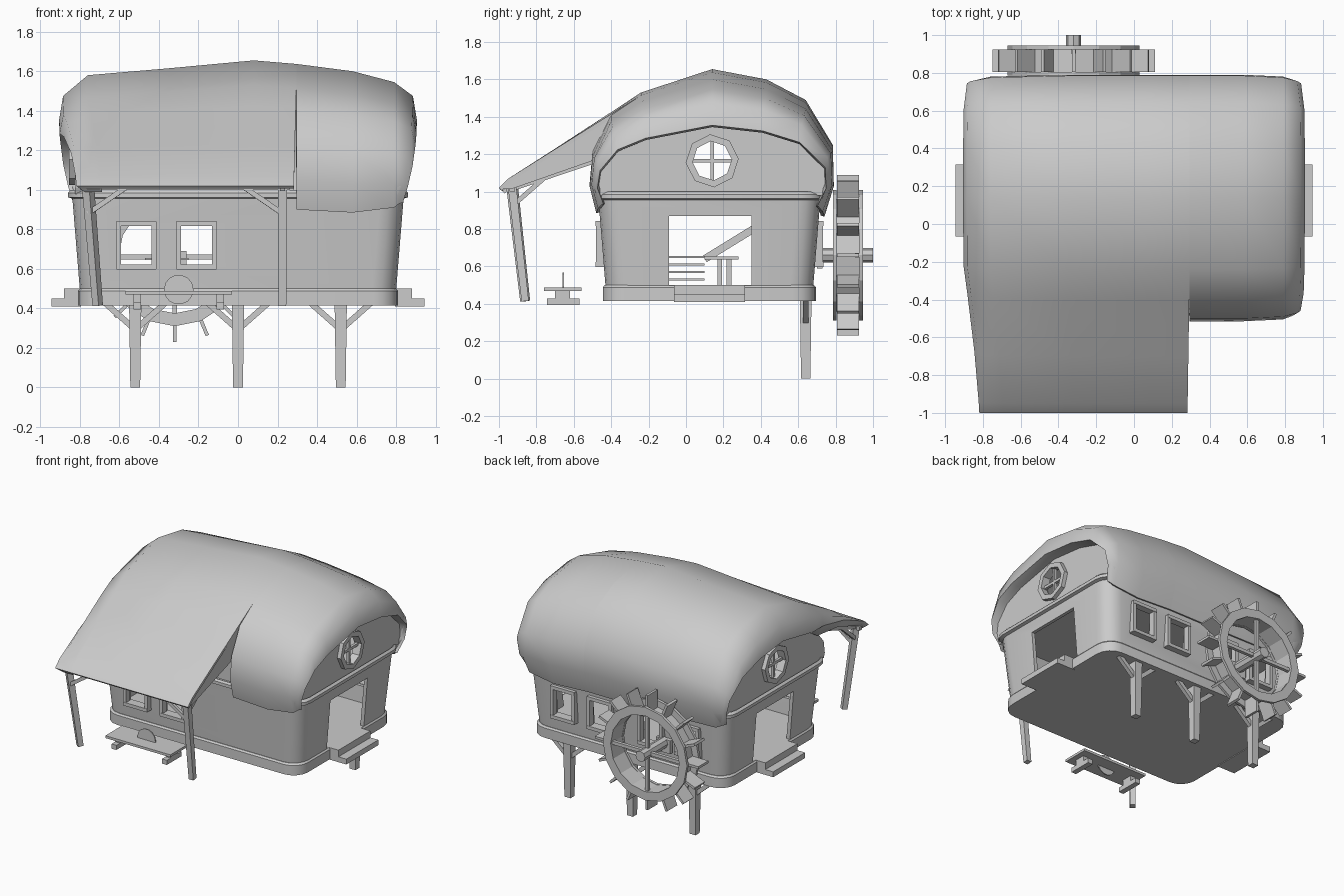
import bpy, bmesh, math
from mathutils import Vector, Matrix

cube = bpy.data.objects.get("Cube")
if cube:
    bpy.data.objects.remove(cube, do_unlink=True)

clay = bpy.data.materials.new("plain_grey")
clay.use_nodes = True
GREY = (0.6, 0.6, 0.6, 1)
clay.diffuse_color = GREY
clay.node_tree.nodes["Principled BSDF"].inputs["Base Color"].default_value = GREY


def add(name, bm):
    me = bpy.data.meshes.new(name)
    bm.to_mesh(me)
    bm.free()
    me.materials.append(clay)
    ob = bpy.data.objects.new(name, me)
    bpy.context.collection.objects.link(ob)
    return ob


def activate(ob):
    bpy.ops.object.select_all(action='DESELECT')
    ob.select_set(True)
    bpy.context.view_layer.objects.active = ob


def smooth(ob, degrees):
    activate(ob)
    bpy.ops.object.shade_smooth_by_angle(angle=math.radians(degrees))


def loft(name, rows, wrap=False, caps=False, tube=False):
    """Skin a list of point rows; wrap closes each row, tube joins last to first."""
    bm = bmesh.new()
    vs = [[bm.verts.new(p) for p in row] for row in rows]
    n = len(rows[0])
    for i in range(len(rows) if tube else len(rows) - 1):
        a, b = vs[i], vs[(i + 1) % len(rows)]
        for j in range(n if wrap else n - 1):
            k = (j + 1) % n
            bm.faces.new((a[j], a[k], b[k], b[j]))
    if caps:
        bm.faces.new(vs[0][::-1])
        bm.faces.new(vs[-1])
    if caps or tube:
        bmesh.ops.recalc_face_normals(bm, faces=bm.faces)
    return add(name, bm)


def box(name, centre, size):
    bm = bmesh.new()
    bmesh.ops.create_cube(bm, size=1, matrix=Matrix.Translation(centre) @ Matrix.Diagonal((*size, 1)))
    return add(name, bm)


def beam(name, p, q, w, foot=1):
    """Square timber from p to q; foot scales the p end."""
    p, q = Vector(p), Vector(q)
    bm = bmesh.new()
    bmesh.ops.create_cube(bm, size=1)
    for v in bm.verts:
        s = w * (foot if v.co.z < 0 else 1)
        v.co = Vector((v.co.x * s, v.co.y * s, v.co.z * (q - p).length))
    rot = (q - p).to_track_quat('Z', 'Y').to_matrix().to_4x4()
    bm.transform(Matrix.Translation((p + q) / 2) @ rot)
    return add(name, bm)


def circle(r, n, centre, axis, shift, turn=0):
    pts = []
    for k in range(n):
        a = math.tau * (k + turn) / n
        c, s = r * math.cos(a), r * math.sin(a)
        pts.append(Vector(centre) + Vector((shift, c, s) if axis == 'X' else (c, shift, s)))
    return pts


def ring(name, r1, r2, n, centre, axis, half, turn=0):
    spec = [(r1, -half), (r1, half), (r2, half), (r2, -half)]
    return loft(name, [circle(r, n, centre, axis, h, turn) for r, h in spec], wrap=True, tube=True)


def disc(name, r, n, centre, axis, half, turn=0):
    return loft(name, [circle(r, n, centre, axis, h, turn) for h in (-half, half)], wrap=True, caps=True)


def thicken(ob, t):
    m = ob.modifiers.new("thickness", 'SOLIDIFY')
    m.thickness, m.offset = t, -1
    activate(ob)
    bpy.ops.object.modifier_apply(modifier=m.name)


def cut(ob, cutter):
    cutter.hide_render = True
    m = ob.modifiers.new("opening", 'BOOLEAN')
    m.operation, m.solver, m.object = 'DIFFERENCE', 'EXACT', cutter
    activate(ob)
    bpy.ops.object.modifier_apply(modifier=m.name)
    bpy.data.objects.remove(cutter, do_unlink=True)


def rounded(hx, hy, z, r=0.12, steps=4):
    pts = []
    for q, (sx, sy) in enumerate([(1, 1), (-1, 1), (-1, -1), (1, -1)]):
        for k in range(steps + 1):
            a = (q + k / steps) * math.pi / 2
            pts.append((sx * (hx - r) + r * math.cos(a), 0.125 + sy * (hy - r) + r * math.sin(a), z))
    return pts


# Floor slab, tapered walls with a band on top, and the ceiling
base = loft("floor_base", [rounded(*s) for s in [(.81, .57, .415), (.81, .57, .488), (.80, .56, .5)]], wrap=True, caps=True)
walls = loft("walls", [rounded(*s) for s in [(.80, .555, .49), (.838, .593, .955), (.86, .61, .962),
                                             (.86, .61, .985), (.845, .6, 1.0)]], wrap=True)
loft("ceiling", [rounded(.82, .575, z) for z in (.96, .985)], wrap=True, caps=True)
thicken(walls, 0.03)
for s in (-1, 1):
    cut(walls, box("door_cutter", (s * .82, .13, .685), (.3, .44, .37)))
for x, y in [(-.515, -.46), (-.21, -.46), (.515, .71), (.21, .71), (-.515, .71), (-.21, .71)]:
    cut(walls, box("window_cutter", (x, y, .72), (.17, .25, .2)))
    for s in (-1, 1):
        box("window_jamb", (x + s * .09, y, .72), (.025, .045, .24))
        box("window_rail", (x, y, .72 + s * .11), (.2, .05, .025))
for ob in (base, walls):
    smooth(ob, 30)

# Roof cross-sections, listed from the back eave to the front eave
back = [(.74, .88), (.79, 1.05), (.785, 1.25), (.64, 1.49), (.43, 1.6), (.14, 1.655), (-.24, 1.53)]
eave = back + [(-.4, 1.42), (-.5, 1.22), (-.515, 1.05), (-.48, .9)]
porch = back + [(-.4, 1.425), (-.7, 1.23), (-.95, 1.07), (-1.0, 1.02)]


def section(profile, x, sy, zb, zt, drop=0):
    """One roof rib; drop folds the porch part under at the gable rim."""
    pts = []
    for y, z in profile:
        t = (z - .9) / .755
        u = min(max((-.24 - y) / .76, 0), 1) if profile is porch else 0
        tuck = .07 * (1 - t) ** 2 * (1 - u) if abs(x) > .82 else 0
        px = (x - math.copysign(tuck, x)) * (1 - (.095 if x < 0 else .04) * u)
        py = .14 + (y - .14) * (sy + (1 - sy) * u)
        pz = (zb + (zt - zb) * t) * (1 - u) + z * u
        if drop and u > 0:
            pz -= drop * (1 - u) + .03
            py += .03 * u
        pts.append((px, py, pz))
    return pts


RIM = (.93, .93, 1.345, .06)
SEAM = (.295, 1, .9, 1.637)
left = [(-.76, *RIM), (-.86, *RIM), (-.905, .937, .935, 1.355), (-.885, .955, .93, 1.475), (-.76, .985, .91, 1.58),
        (-.35, 1, .9, 1.615), (.08, 1, .9, 1.655), SEAM]
right = [SEAM, (.58, 1, .885, 1.6), (.79, .985, .91, 1.545), (.885, .955, .93, 1.475),
         (.905, .937, .935, 1.355), (.86, *RIM), (.76, *RIM)]
for name, profile, stations in (("porch_roof", porch, left), ("main_roof", eave, right)):
    roof = loft(name, [section(profile, *s) for s in stations])
    thicken(roof, 0.02)
    smooth(roof, 50)

# Hem closing the right side of the porch roof
hem = [(-.4, 1.41), (-.7, 1.22), (-.95, 1.06), (-.985, 1.015), (-.93, 1.015), (-.5, 1.165), (-.4, 1.2)]
loft("porch_hem", [[(x - .012 * max(-.4 - y, 0) / .6, y, z) for y, z in hem] for x in (.27, .287)], wrap=True, caps=True)

# Gable walls with octagonal windows, and the wall above the band under the porch
for s in (-1, 1):
    arch = section(eave, .8, *RIM)
    gable = loft("gable", [[(s * x, y, z) for _, y, z in arch] for x in (.79, .825)], wrap=True, caps=True)
    cut(gable, disc("round_cutter", .11, 8, (s * .81, .14, 1.165), 'X', .1, .1))
    cut(gable, box("gable_trim_cutter", (s * .81, .13, .85), (.2, 1.4, .26)))
    ring("round_window_frame", .142, .105, 8, (s * .83, .14, 1.165), 'X', .025, .1)
    box("round_window_bar", (s * .82, .14, 1.165), (.02, .02, .22))
    box("round_window_bar", (s * .82, .14, 1.165), (.02, .22, .02))
    # Door steps
    box("upper_step", (s * .835, .125, .475), (.09, .38, .05))
    box("lower_step", (s * .87, .125, .43), (.15, .38, .04))
box("attic_front", (-.25, -.42, 1.09), (1.06, .03, .22))

# Indoor railing, table and slanted beam
for k in range(4):
    box("railing_bar", (-.36, 0, .53 + k * .04), (.22, .2, .012))
beam("slanted_beam", (-.36, .1, .64), (-.36, .36, .8), .04)
box("indoor_table", (-.36, .19, .645), (.12, .18, .015))
for y in (.18, .23):
    box("indoor_table_leg", (-.36, y, .57), (.025, .025, .15))

# Stilts with braces under the back edge
for x in (-.52, 0, .52):
    beam("stilt", (x, .64, 0), (x, .64, .42), .062, foot=.8)
    for s in (-1, 1):
        beam("stilt_brace", (x + s * .02, .64, .31), (x + s * .15, .64, .425), .03)

# Porch timbers
for x0, x1, s in ((-.71, -.76, 1), (.225, .225, -1)):
    beam("porch_post", (x0, -.86, .415), (x1, -.93, 1.03), .045, foot=.85)
    beam("porch_brace", (x1, -.92, .88), (x1 + s * .19, -.93, 1.01), .025)
    beam("porch_side_brace", (x1, -.91, .94), (x1, -.75, 1.08), .025)
    beam("porch_rafter", (x1, -.96, 1.005), (x1, -.47, 1.17), .025)
beam("porch_beam", (-.8, -.93, 1.015), (.26, -.93, 1.015), .03)

# Saw bench in front of the windows
box("bench_top", (-.3, -.66, .478), (.54, .2, .018))
for x in (-.51, -.09):
    box("bench_leg", (x, -.66, .45), (.04, .08, .045))
    box("bench_foot", (x, -.657, .412), (.04, .175, .035))
disc("saw_blade", .075, 14, (-.3, -.655, .495), 'Y', .004)

# Water wheel
HUB = Vector((-.32, .865, .66))
for dy in (-.07, .07):
    ring("wheel_side", .35, .285, 16, HUB + Vector((0, dy, 0)), 'Y', .01)
for d in (Vector((.31, 0, 0)), Vector((0, 0, .31))):
    c = HUB + Vector((0, .05, 0))
    beam("wheel_spoke", c - d, c + d, .025)
ring("wheel_drum", .3, .287, 16, HUB, 'Y', .07)
for k in range(16):
    a = math.tau * k / 16
    d = Vector((math.cos(a), 0, math.sin(a)))
    side = Vector((-d.z, 0, d.x)) * .018
    bm = bmesh.new()
    bmesh.ops.create_cube(bm, size=1)
    for v in bm.verts:
        v.co = HUB + d * (.36 + v.co.x * .14) + side * v.co.z + Vector((0, v.co.y * .118, 0))
    add("wheel_paddle", bm)
disc("wheel_axle", .04, 8, HUB - Vector((0, .01, 0)), 'Y', .145)
box("axle_mount", (-.32, .715, .64), (.12, .03, .1))
